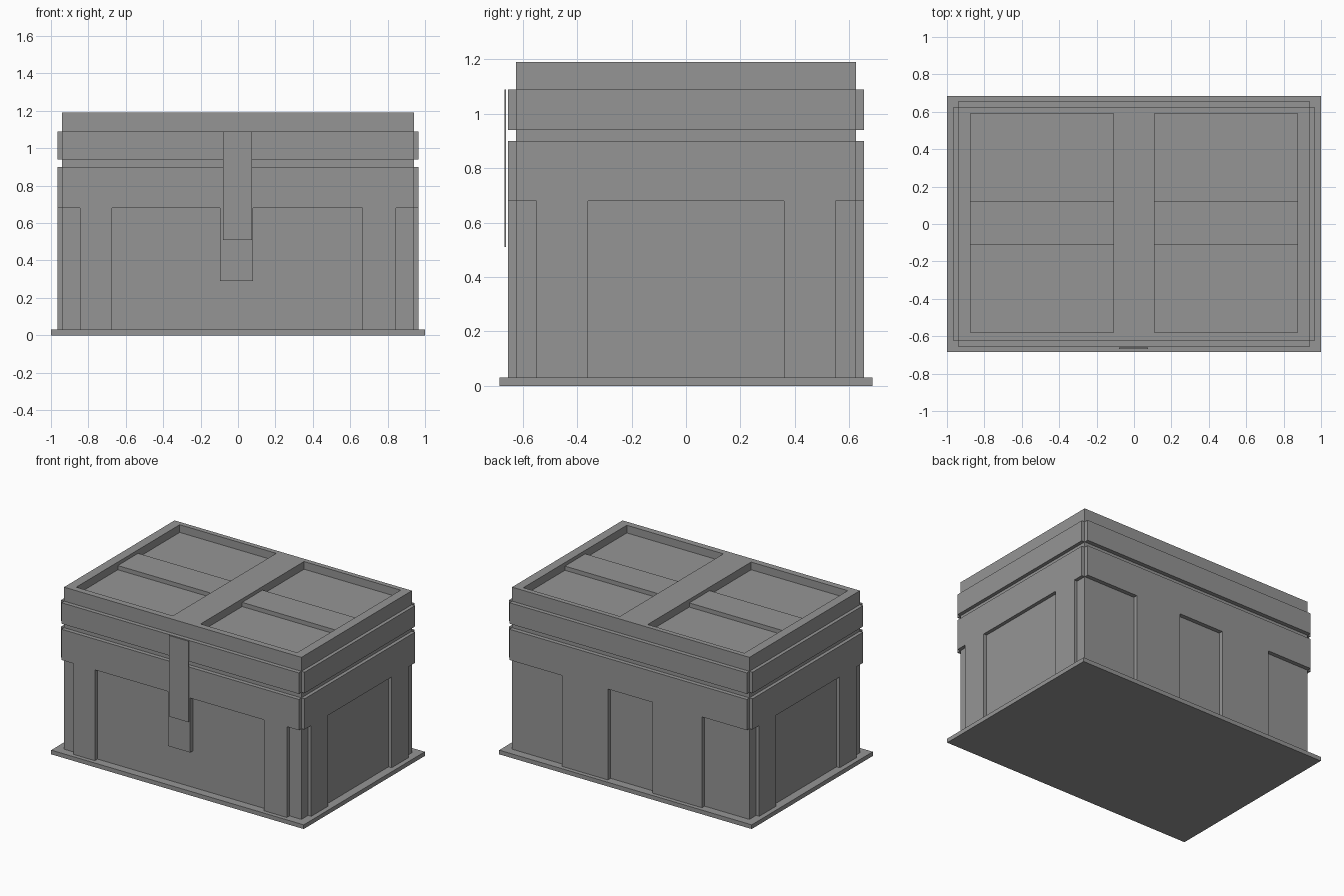
import bpy
import bmesh
from mathutils import Matrix, Vector

cube = bpy.data.objects.get("Cube")
if cube:
    bpy.data.objects.remove(cube, do_unlink=True)

grey = bpy.data.materials.new("plain grey")
grey.use_nodes = True
COLOUR = (0.3, 0.3, 0.3, 1)
grey.diffuse_color = COLOUR
grey.node_tree.nodes["Principled BSDF"].inputs["Base Color"].default_value = COLOUR

HX, HY = 0.94, 0.625          # half size of the chest body
BASE, ARCH, BODY, LID, BAND, TOP = 0.03, 0.68, 0.90, 0.94, 1.09, 1.19


def finish(name, bm):
    bmesh.ops.recalc_face_normals(bm, faces=bm.faces)
    mesh = bpy.data.meshes.new(name)
    bm.to_mesh(mesh)
    bm.free()
    mesh.materials.append(grey)
    obj = bpy.data.objects.new(name, mesh)
    bpy.context.collection.objects.link(obj)
    return obj


def box(name, x, y, z):
    """Box from its (low, high) range on each axis."""
    bm = bmesh.new()
    bmesh.ops.create_cube(bm, size=1)
    for v in bm.verts:
        v.co = Vector([(r[0] + r[1]) / 2 + c * (r[1] - r[0])
                       for r, c in zip((x, y, z), v.co)])
    return finish(name, bm)


def wall_panel(name, outline, wall, depth):
    """Extrude an outline of (across, height) points outward from a wall."""
    bm = bmesh.new()
    face = bm.faces.new([bm.verts.new((a, 0, z)) for a, z in outline])
    out = bmesh.ops.extrude_face_region(bm, geom=[face])["geom"]
    moved = [g for g in out if isinstance(g, bmesh.types.BMVert)]
    bmesh.ops.translate(bm, verts=moved, vec=(0, -depth, 0))
    bm.transform(wall)
    return finish(name, bm)


def comb(half, legs):
    """Band with legs hanging down: legs are (low, high, foot height)."""
    points = [(half, ARCH), (half, BODY), (-half, BODY), (-half, ARCH)]
    for low, high, foot in legs:
        points += [(low, ARCH), (low, foot), (high, foot), (high, ARCH)]
    return points


# Local -y of each panel is turned to face outward
front = Matrix.Translation((0, -HY, 0))
back = Matrix.Translation((0, HY, 0)) @ Matrix.Diagonal((1, -1, 1, 1))
left = Matrix.Translation((HX, 0, 0)) @ Matrix.Rotation(1.5707963, 4, 'Z')
right = Matrix.Diagonal((-1, 1, 1, 1)) @ left

# Base plate and body
box("base_plate", (-1, 1), (-0.685, 0.685), (0, BASE))
box("chest_body", (-HX, HX), (-HY, HY), (BASE, LID))

# Raised wall trim with legs
wall_panel("front_trim", comb(HX, [(-0.845, -0.675, BASE), (-0.095, 0.08, 0.29),
                                   (0.665, 0.845, BASE)]), front, 0.03)
wall_panel("back_trim", comb(HX, [(-0.585, -0.195, BASE),
                                  (0.16, 0.525, BASE)]), back, 0.03)
for side, wall in (("left", left), ("right", right)):
    wall_panel(side + "_trim", comb(HY, [(-0.55, -0.36, BASE),
                                         (0.36, 0.55, BASE)]), wall, 0.025)

# Lid with two pockets cut into the top
lid = box("lid", (-HX, HX), (-HY, HY), (LID, TOP))
for side, sign in (("left", 1), ("right", -1)):
    span = sorted((0.11 * sign, 0.875 * sign))
    cutter = box(side + "_pocket_cutter", span, (-0.58, 0.59), (1.135, TOP + 0.1))
    cutter.hide_render = True
    cutter.hide_set(True)
    cut = lid.modifiers.new(side + " pocket", 'BOOLEAN')
    cut.operation = 'DIFFERENCE'
    cut.solver = 'EXACT'
    cut.object = cutter
    # Low slat across the pocket
    box(side + "_lid_slat", span, (-0.11, 0.12), (1.135, 1.165))

# Raised band round the lid, open at the corners
for name, wall, half, depth in (("front", front, HX, 0.03), ("back", back, HX, 0.03),
                                ("left", left, HY, 0.025), ("right", right, HY, 0.025)):
    wall_panel(name + "_lid_band", [(-half, LID), (half, LID), (half, BAND),
                                    (-half, BAND)], wall, depth)

# Thin latch strap hanging over the lock plate
box("latch_strap", (-0.08, 0.075), (-0.667, -0.661), (0.51, BAND))
